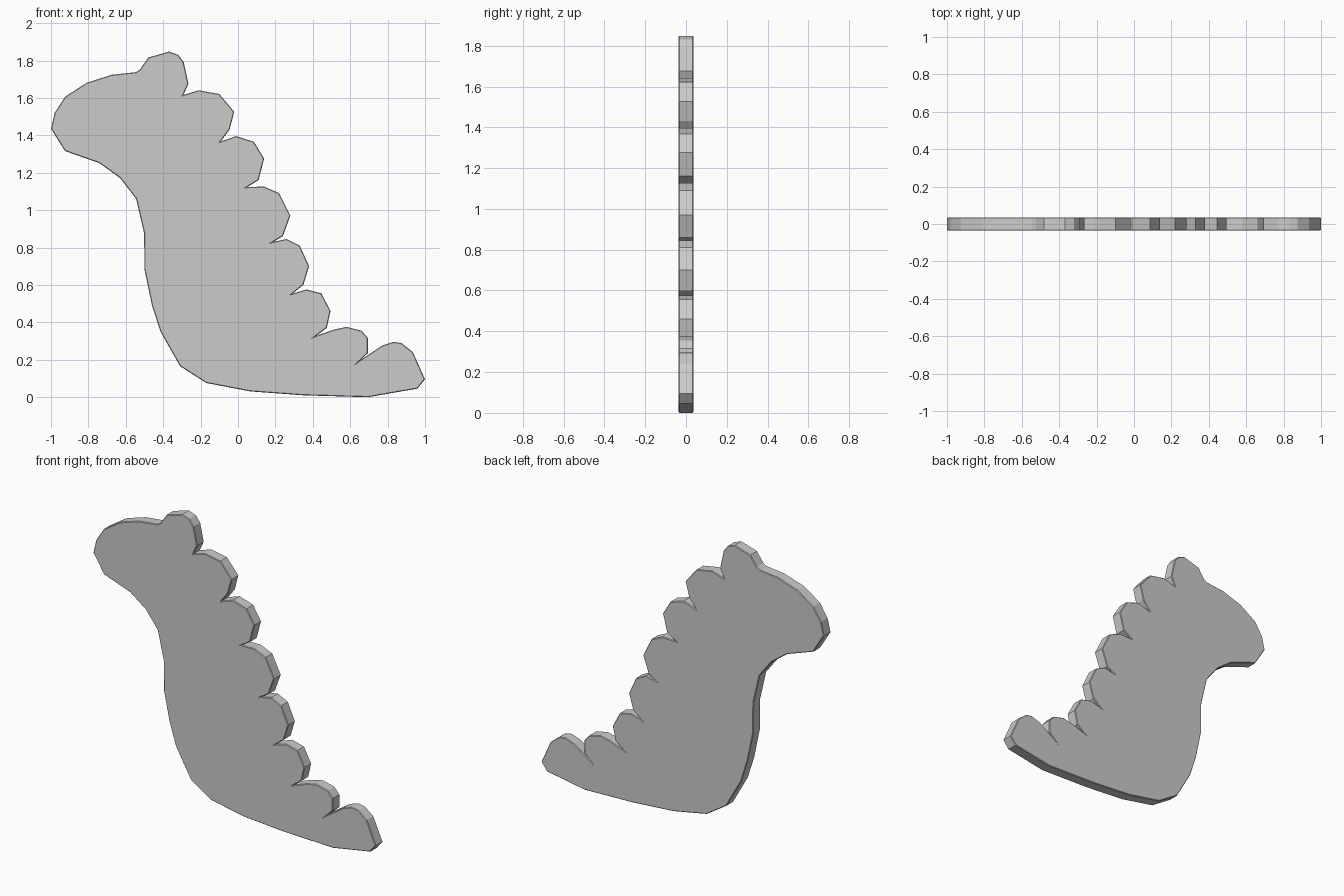
import bpy, bmesh

if "Cube" in bpy.data.objects:
    bpy.data.objects.remove(bpy.data.objects["Cube"])

HALF = 0.036      # half thickness of the plate
BEVEL = 0.011     # chamfer around both rims

# Silhouette in (x, z), counter-clockwise, section by section
chest_and_base = [
    (-1.0, 1.44), (-.925, 1.32), (-.74, 1.255), (-.63, 1.175), (-.545, 1.065),
    (-.502, .88), (-.5, .685), (-.46, .495), (-.415, .355), (-.31, .17),
    (-.17, .08), (.065, .035), (.35, .014), (.695, .004)]
tail = [(.96, .05), (1.0, .10), (.935, .245), (.875, .293), (.83, .3), (.77, .28)]
# Back lobes from tail to neck: each starts at its lower notch
lobes = [
    [(.658, .205), (.695, .24), (.695, .32), (.66, .36), (.58, .38), (.51, .365)],
    [(.418, .332), (.475, .375), (.495, .465), (.445, .56), (.365, .58)],
    [(.292, .558), (.35, .605), (.38, .705), (.33, .815), (.26, .85)],
    [(.19, .835), (.24, .865), (.28, .975), (.22, 1.095), (.14, 1.13)],
    [(.05, 1.128), (.11, 1.165), (.14, 1.28), (.085, 1.37), (-.01, 1.4)],
    [(-.092, 1.372), (-.045, 1.435), (-.02, 1.53), (-.10, 1.625), (-.21, 1.645)],
]
crest = [(-.292, 1.62), (-.265, 1.68), (-.29, 1.795), (-.32, 1.835), (-.37, 1.852),
         (-.48, 1.82), (-.525, 1.755)]
head = [(-.545, 1.742), (-.675, 1.728), (-.81, 1.685), (-.925, 1.61), (-.98, 1.525)]

outline = chest_and_base + tail + [p for lobe in lobes for p in lobe] + crest + head

# Extrude the silhouette into a plate
bm = bmesh.new()
front = bm.faces.new([bm.verts.new((x, -HALF, z)) for x, z in outline])
ext = bmesh.ops.extrude_face_region(bm, geom=[front], use_keep_orig=True)
back_verts = [g for g in ext["geom"] if isinstance(g, bmesh.types.BMVert)]
bmesh.ops.translate(bm, vec=(0, 2 * HALF, 0), verts=back_verts)
bmesh.ops.recalc_face_normals(bm, faces=bm.faces)

# Chamfer the front and back rims
rims = [e for e in bm.edges if abs(e.verts[0].co.y - e.verts[1].co.y) < 1e-6]
bmesh.ops.bevel(bm, geom=rims, offset=BEVEL, offset_type='OFFSET',
                segments=1, profile=0.5, affect='EDGES', clamp_overlap=True)
bmesh.ops.recalc_face_normals(bm, faces=bm.faces)

# Rest on the ground
low = min(v.co.z for v in bm.verts)
bmesh.ops.translate(bm, vec=(0, 0, -low), verts=bm.verts)

mesh = bpy.data.meshes.new("scalloped_animal_plate")
bm.to_mesh(mesh)
bm.free()
obj = bpy.data.objects.new("scalloped_animal_plate", mesh)
bpy.context.collection.objects.link(obj)
